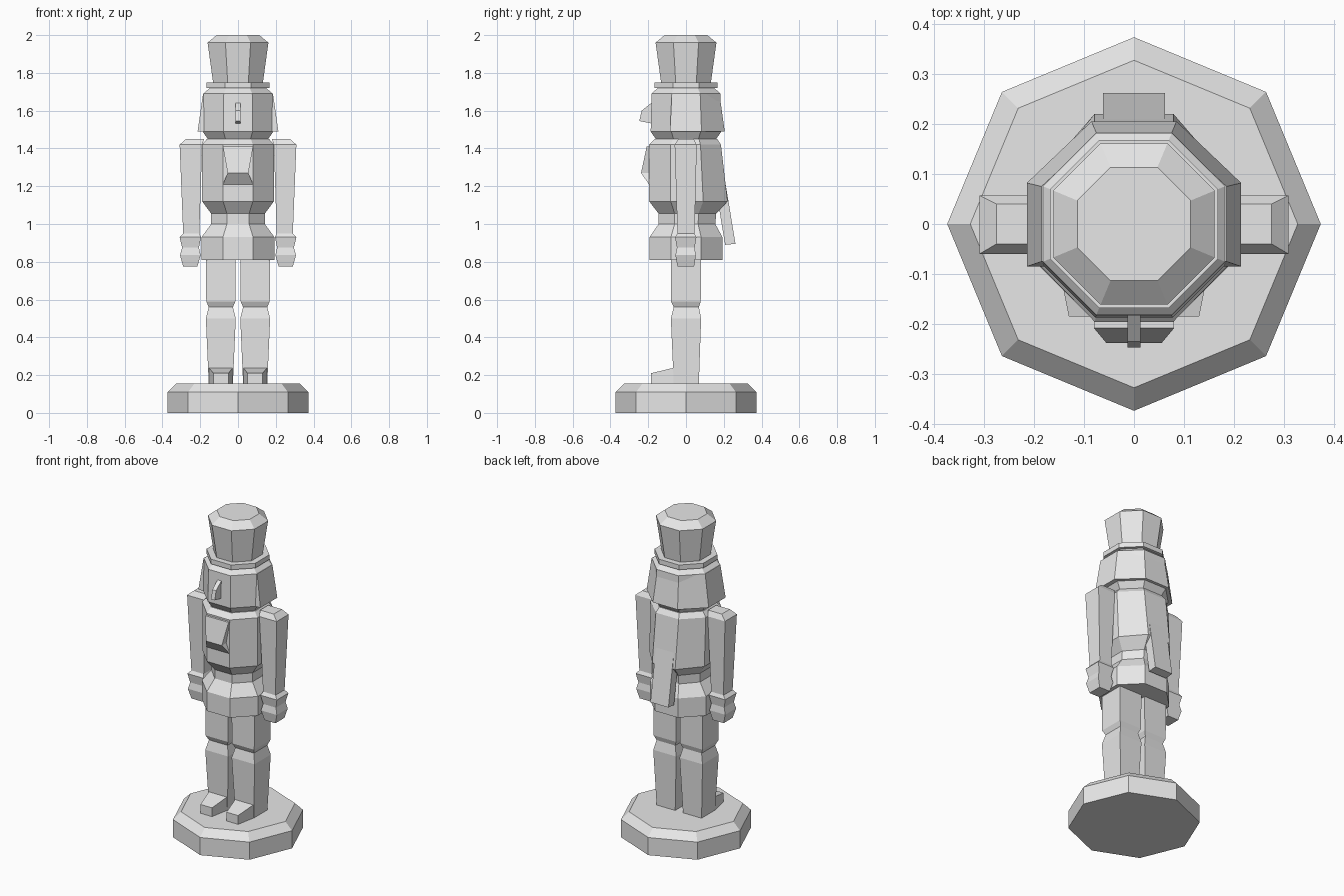
import bpy
import bmesh
import math

cube = bpy.data.objects.get("Cube")
if cube:
    bpy.data.objects.remove(cube, do_unlink=True)

paint = bpy.data.materials.new("plain_light_grey")
paint.use_nodes = True
paint.diffuse_color = (0.8, 0.8, 0.8, 1)
paint.node_tree.nodes["Principled BSDF"].inputs["Base Color"].default_value = (0.8, 0.8, 0.8, 1)

K = math.tan(math.pi / 8)


def loft(name, rings):
    """Skin a stack of equal-length rings and cap both ends."""
    bm = bmesh.new()
    loops = [[bm.verts.new(p) for p in ring] for ring in rings]
    for a, b in zip(loops, loops[1:]):
        for i in range(len(a)):
            j = (i + 1) % len(a)
            bm.faces.new((a[i], a[j], b[j], b[i]))
    bm.faces.new(loops[0][::-1])
    bm.faces.new(loops[-1])
    bmesh.ops.recalc_face_normals(bm, faces=bm.faces[:])
    mesh = bpy.data.meshes.new(name)
    bm.to_mesh(mesh)
    bm.free()
    mesh.materials.append(paint)
    ob = bpy.data.objects.new(name, mesh)
    bpy.context.collection.objects.link(ob)
    return ob


def octagon(z, w, front=None, back=None):
    """Flat-fronted octagon; front and back depth may differ from the half width."""
    f, b, k = front or w, back or w, K * w
    return [(-k, -f, z), (k, -f, z), (w, -K * f, z), (w, K * b, z),
            (k, b, z), (-k, b, z), (-w, K * b, z), (-w, -K * f, z)]


def box_ring(z, x0, x1, y0, y1):
    return [(x0, y0, z), (x1, y0, z), (x1, y1, z), (x0, y1, z)]


def side_profile(name, points, half_width):
    """Extrude a (y, z) outline across x."""
    return loft(name, [[(x, y, z) for y, z in points] for x in (-half_width, half_width)])


# Base with its corners on the axes
def base_ring(z, r):
    return [(r * math.cos(i * math.pi / 4), r * math.sin(i * math.pi / 4), z) for i in range(8)]


loft("base", [base_ring(0, 0.373), base_ring(0.11, 0.373), base_ring(0.155, 0.327)])

# Coat: skirt, waist and chest in one stack
loft("coat", [octagon(*r) for r in (
    (0.81, 0.193), (0.93, 0.193), (1.0, 0.142, 0.145, 0.155), (1.055, 0.142, 0.145, 0.16),
    (1.12, 0.19, 0.195, 0.22), (1.42, 0.19, 0.195, 0.185), (1.45, 0.165))])

# Head, hat brim and tall hat
loft("head", [octagon(*r) for r in (
    (1.45, 0.16), (1.49, 0.187), (1.69, 0.182), (1.72, 0.15))])
loft("hat_brim", [octagon(1.72, 0.168), octagon(1.75, 0.168)])
loft("hat", [octagon(1.75, 0.132), octagon(1.96, 0.161), octagon(2.0, 0.113)])


# Flared hair wrapping the sides and back
def hair_ring(z, w, front, side, back):
    k = K * back
    return [(-w, front, z), (w, front, z), (w, side, z), (k, back, z), (-k, back, z), (-w, side, z)]


loft("hair", [hair_ring(1.49, 0.214, -0.085, 0.082, 0.205),
              hair_ring(1.69, 0.185, -0.075, 0.075, 0.177)])

# Nose, jaw beard and back lever
side_profile("nose", [(-0.16, 1.66), (-0.235, 1.6), (-0.247, 1.545), (-0.17, 1.53)], 0.013)
loft("beard", [box_ring(1.21, -0.08, 0.08, -0.196, -0.15),
               box_ring(1.27, -0.055, 0.055, -0.238, -0.15),
               box_ring(1.41, -0.08, 0.08, -0.208, -0.15)])
side_profile("back_lever", [(0.12, 1.42), (0.175, 1.42), (0.262, 0.895), (0.207, 0.89)], 0.062)

# Limbs, built for each side
for side, s in (("left", 1), ("right", -1)):
    def limb(part, rows):
        loft(side + "_" + part, [box_ring(z, s * a, s * b, y0, y1) for z, a, b, y0, y1 in rows])

    limb("arm", [(0.945, 0.205, 0.29, -0.045, 0.045), (1.42, 0.19, 0.309, -0.06, 0.057),
                 (1.45, 0.18, 0.275, -0.04, 0.04)])
    limb("hand", [(0.775, 0.215, 0.29, -0.045, 0.043), (0.835, 0.198, 0.307, -0.056, 0.052),
                  (0.875, 0.207, 0.296, -0.048, 0.046), (0.93, 0.196, 0.309, -0.058, 0.055),
                  (0.95, 0.205, 0.29, -0.045, 0.045)])
    limb("leg", [(0.155, 0.027, 0.155, -0.065, 0.068), (0.5, 0.012, 0.17, -0.08, 0.08),
                 (0.56, 0.027, 0.155, -0.065, 0.068), (0.59, 0.014, 0.168, -0.08, 0.078),
                 (0.82, 0.012, 0.17, -0.08, 0.08)])
    # Foot tapers from the ankle to the toe
    loft(side + "_foot", [
        [(s * a, y, 0.155), (s * b, y, 0.155), (s * b, y, top), (s * a, y, top)]
        for y, a, b, top in ((-0.185, 0.05, 0.13, 0.21), (-0.06, 0.027, 0.155, 0.24))])
